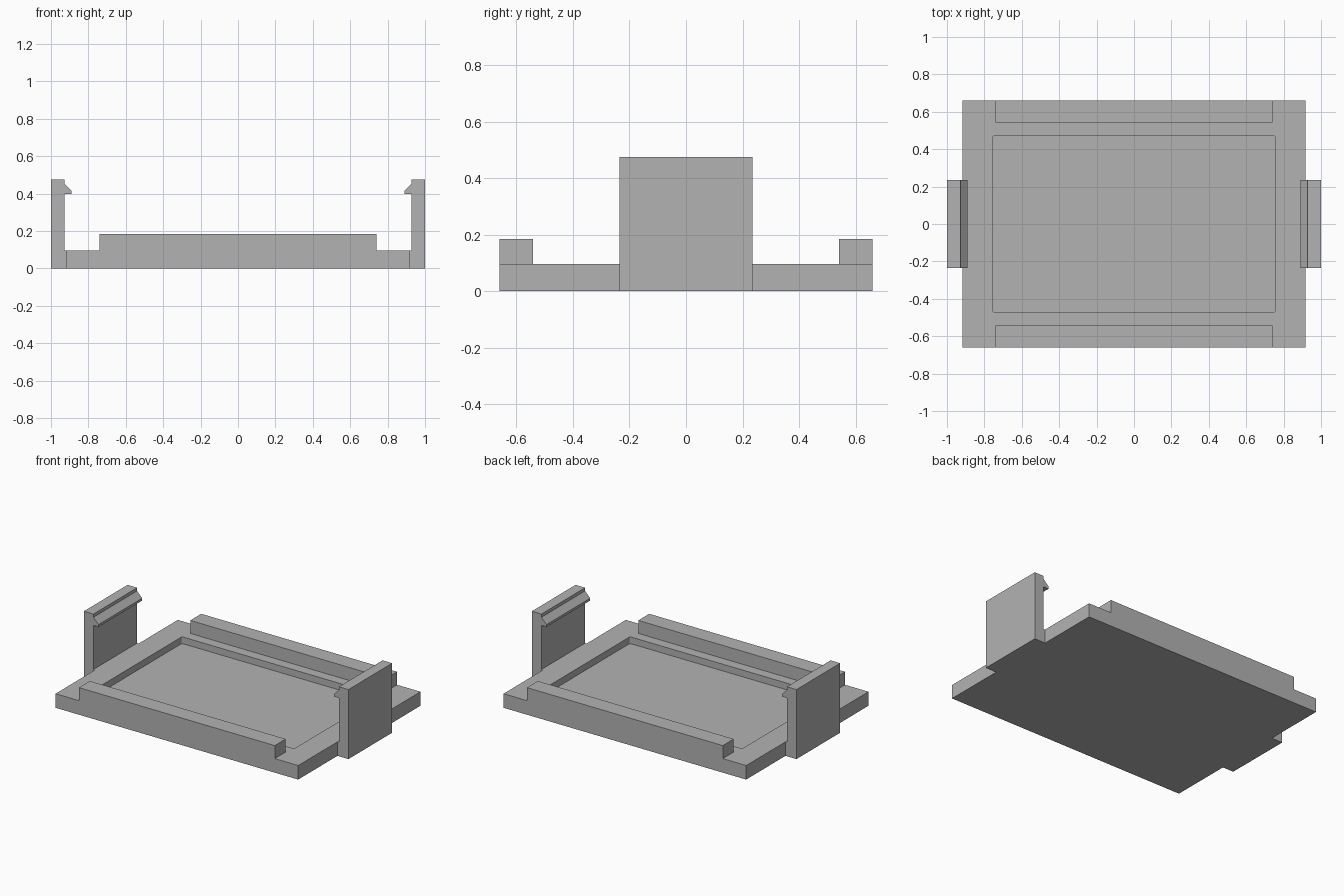
import bpy
import bmesh
from mathutils import Vector

if "Cube" in bpy.data.objects:
    bpy.data.objects.remove(bpy.data.objects["Cube"], do_unlink=True)

# Single plastic colour
grey = bpy.data.materials.new("plain grey")
grey.use_nodes = True
colour = (0.45, 0.45, 0.45, 1)
grey.diffuse_color = colour
grey.node_tree.nodes["Principled BSDF"].inputs["Base Color"].default_value = colour

BASE_X, BASE_Y, BASE_Z = 0.917, 0.66, 0.096
RAIL_X, RAIL_IN, RAIL_Z = 0.74, 0.542, 0.185
CLIP_Y = 0.236


def finish(name, bm):
    bmesh.ops.recalc_face_normals(bm, faces=bm.faces)
    mesh = bpy.data.meshes.new(name)
    bm.to_mesh(mesh)
    bm.free()
    mesh.materials.append(grey)
    obj = bpy.data.objects.new(name, mesh)
    bpy.context.collection.objects.link(obj)
    return obj


def box(name, low, high, corner=0):
    """Box between two corners, with optional rounded upright edges."""
    low, high = Vector(low), Vector(high)
    bm = bmesh.new()
    bmesh.ops.create_cube(bm, size=1)
    for v in bm.verts:
        v.co = (low + high) / 2 + v.co * (high - low)
    if corner:
        upright = [e for e in bm.edges
                   if abs(e.verts[0].co.z - e.verts[1].co.z) > 0.01]
        bmesh.ops.bevel(bm, geom=upright, offset=corner, segments=4,
                        profile=0.5, affect='EDGES')
    return finish(name, bm)


def carve(target, cutter):
    """Cut one shape out of another and discard the cutter."""
    cutter.hide_render = True
    mod = target.modifiers.new("cut", 'BOOLEAN')
    mod.operation = 'DIFFERENCE'
    mod.solver = 'EXACT'
    mod.object = cutter
    bpy.context.view_layer.objects.active = target
    bpy.ops.object.modifier_apply(modifier=mod.name)
    bpy.data.objects.remove(cutter, do_unlink=True)


# Tray: a block carved down to leave the front and back rails
tray = box("tray", (-BASE_X, -BASE_Y, 0), (BASE_X, BASE_Y, RAIL_Z))
carve(tray, box("channel_cutter", (-1.2, -RAIL_IN, BASE_Z), (1.2, RAIL_IN, 0.4)))
for side in (-1, 1):
    xs = sorted((side * RAIL_X, side * 1.2))
    carve(tray, box("end_cutter", (xs[0], -1, BASE_Z), (xs[1], 1, 0.4)))

# Shallow recess in the floor
carve(tray, box("recess_cutter", (-0.755, -0.473, 0.05), (0.755, 0.473, 0.3), 0.012))

# Upright snap clips: hooked profile extruded along y
PROFILE = [(BASE_X, 0), (1, 0), (1, 0.475), (0.928, 0.475), (0.928, 0.453),
           (0.889, 0.414), (0.889, 0.398), (0.928, 0.398),
           (0.928, BASE_Z), (BASE_X, BASE_Z)]
for side, name in ((1, "left_clip"), (-1, "right_clip")):
    bm = bmesh.new()
    face = bm.faces.new([bm.verts.new((side * x, -CLIP_Y, z)) for x, z in PROFILE])
    ext = bmesh.ops.extrude_face_region(bm, geom=[face])
    bmesh.ops.translate(bm, vec=(0, 2 * CLIP_Y, 0),
                        verts=[g for g in ext["geom"] if isinstance(g, bmesh.types.BMVert)])
    finish(name, bm)
